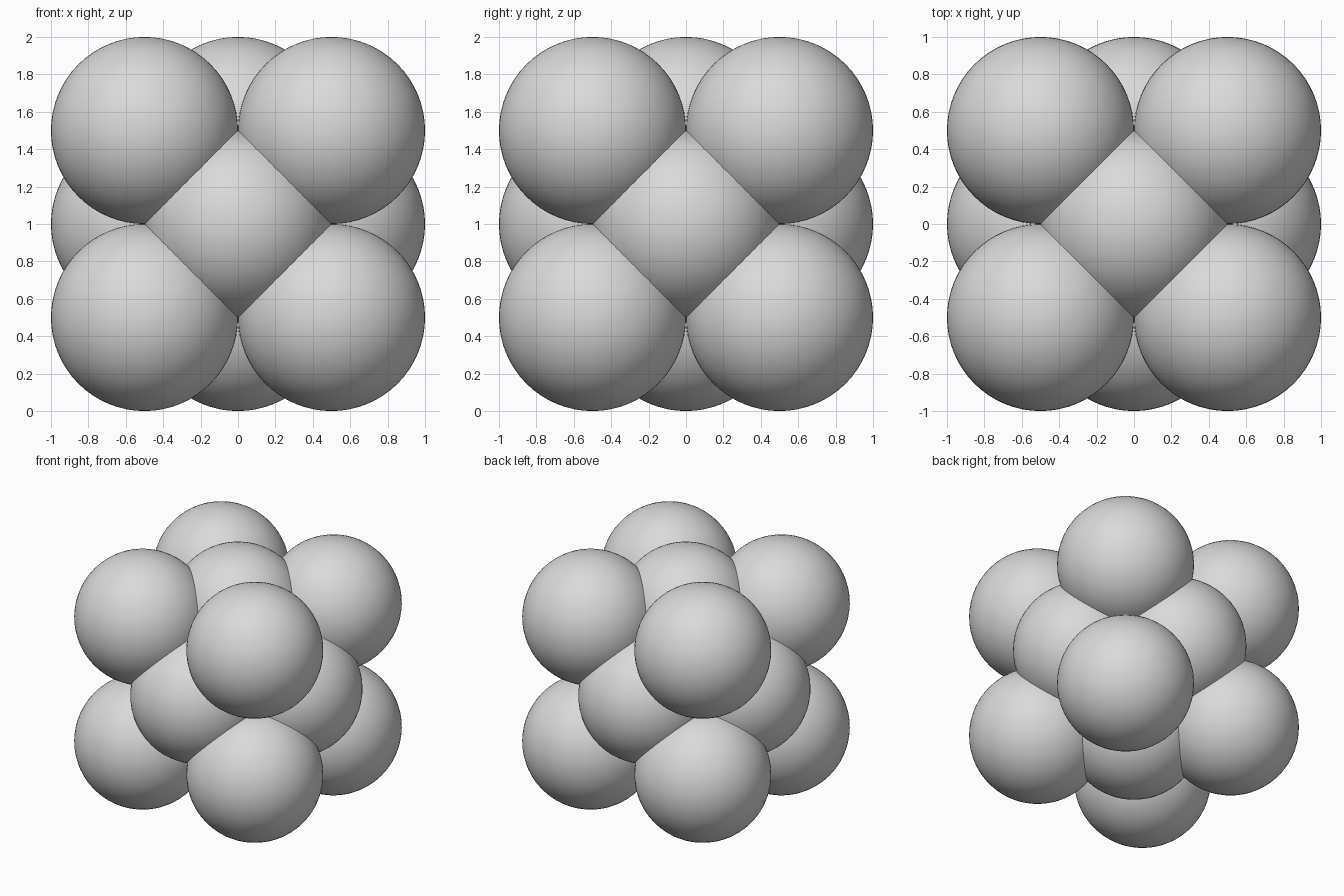
import bpy
from itertools import product

if "Cube" in bpy.data.objects:
    bpy.data.objects.remove(bpy.data.objects["Cube"])

R = 0.5      # sphere radius
H = 0.5      # half edge of the cubic cell
MID = 1.0    # height of the cell centre

grey = bpy.data.materials.new("light_grey")
grey.diffuse_color = (0.7, 0.7, 0.7, 1)
grey.use_nodes = True
grey.node_tree.nodes["Principled BSDF"].inputs["Base Color"].default_value = grey.diffuse_color


def ball(name, x, y, z):
    bpy.ops.mesh.primitive_uv_sphere_add(
        segments=64, ring_count=32, radius=R, location=(x, y, MID + z))
    ob = bpy.context.object
    ob.name = name
    ob.data.materials.append(grey)
    bpy.ops.object.shade_smooth()


# Eight corner spheres
for sx, sy, sz in product((-1, 1), repeat=3):
    ball("corner_sphere", sx * H, sy * H, sz * H)

# Six face-centre spheres
for axis in range(3):
    for s in (-1, 1):
        p = [0, 0, 0]
        p[axis] = s * H
        ball("face_sphere", *p)
